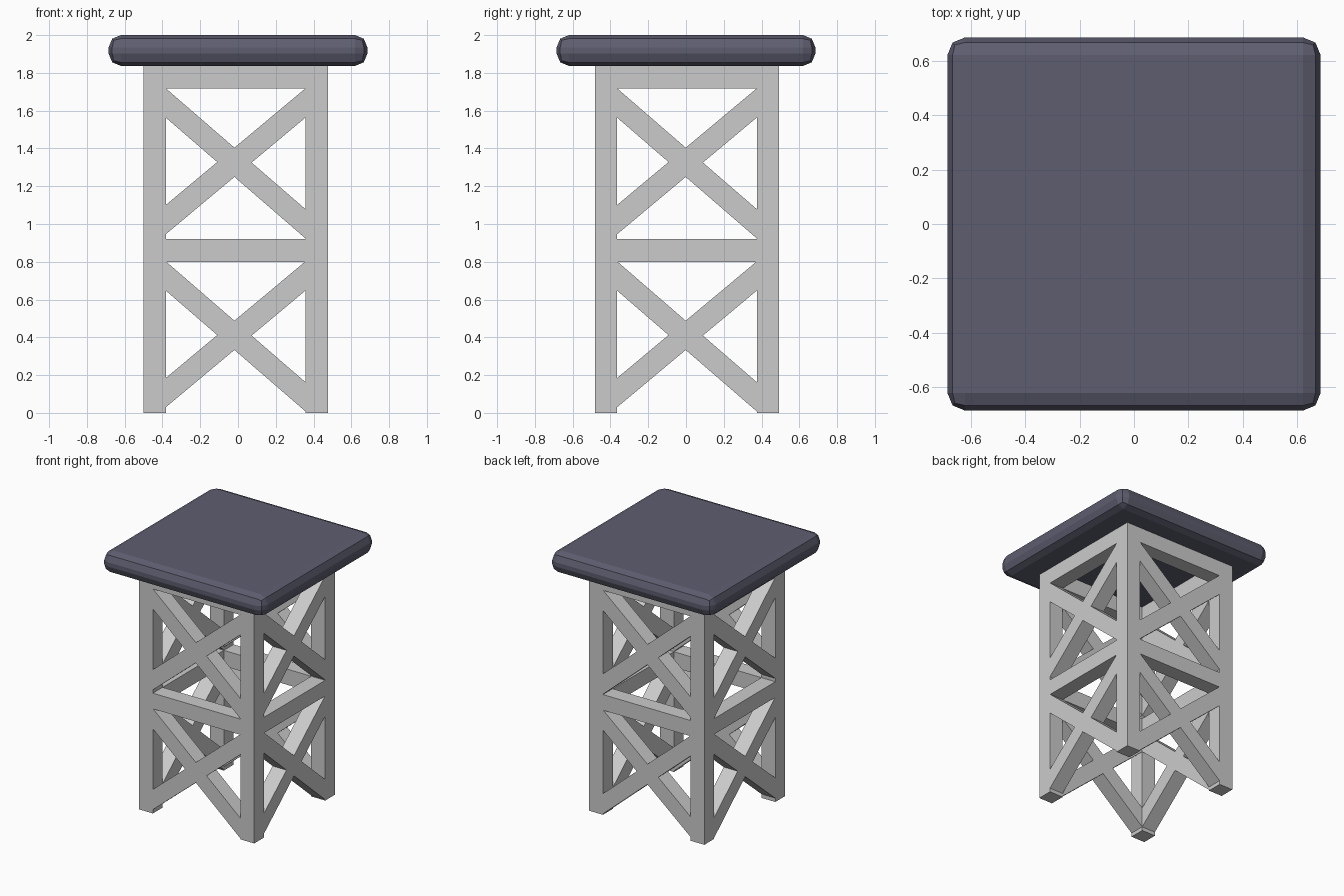
import bpy, bmesh
from mathutils import Vector

if "Cube" in bpy.data.objects:
    bpy.data.objects.remove(bpy.data.objects["Cube"])

CX, CY = -0.0125, 0.005      # frame centre
OUT, INN = 0.488, 0.37       # outer and inner faces of the legs
SEAT_Z = 1.837


def new_object(name, bm):
    bmesh.ops.recalc_face_normals(bm, faces=bm.faces)
    mesh = bpy.data.meshes.new(name)
    bm.to_mesh(mesh)
    bm.free()
    obj = bpy.data.objects.new(name, mesh)
    bpy.context.collection.objects.link(obj)
    return obj


def prism(name, profile, side, d0, d1):
    """Extrude a (u, z) profile from depth d0 to d1 along x or y."""
    def place(u, z, d):
        return (CX + u, CY + d, z) if side == 'y' else (CX + d, CY + u, z)
    bm = bmesh.new()
    face = bm.faces.new([bm.verts.new(place(u, z, d0)) for u, z in profile])
    ext = bmesh.ops.extrude_face_region(bm, geom=[face])
    move = Vector((0, d1 - d0, 0)) if side == 'y' else Vector((d1 - d0, 0, 0))
    bmesh.ops.translate(bm, vec=move,
                        verts=[g for g in ext['geom'] if isinstance(g, bmesh.types.BMVert)])
    return new_object(name, bm)


def bar(name, z_left, z_right, height, side, d0, d1):
    h = height / 2
    prism(name, [(-INN, z_left - h), (INN, z_right - h),
                 (INN, z_right + h), (-INN, z_left + h)], side, d0, d1)


# Corner legs
for nx, sx in (("left", -1), ("right", 1)):
    for ny, sy in (("front", -1), ("back", 1)):
        a, b = sorted((sx * INN, sx * OUT))
        prism(f"{ny}_{nx}_leg", [(a, 0), (b, 0), (b, SEAT_Z), (a, SEAT_Z)],
              'y', sy * INN, sy * OUT)

# Rails and cross braces on all four sides
for name, side, s in (("front", 'y', -1), ("back", 'y', 1),
                      ("left", 'x', -1), ("right", 'x', 1)):
    d = (side, s * INN, s * OUT)
    bar(f"{name}_top_rail", 1.777, 1.777, 0.12, *d)
    bar(f"{name}_middle_rail", 0.86, 0.86, 0.12, *d)
    for level, dz in (("lower", 0), ("upper", 0.916)):
        bar(f"{name}_{level}_falling_brace", 0.725 + dz, 0.085 + dz, 0.155, *d)
        bar(f"{name}_{level}_rising_brace", 0.107 + dz, 0.725 + dz, 0.155, *d)

# Seat slab with rounded edges
bm = bmesh.new()
bmesh.ops.create_cube(bm, size=1)
bmesh.ops.scale(bm, vec=(1.37, 1.37, 2 - SEAT_Z), verts=bm.verts)
bmesh.ops.translate(bm, vec=(0, 0, (2 + SEAT_Z) / 2), verts=bm.verts)
bmesh.ops.bevel(bm, geom=bm.edges[:], offset=0.065, segments=2,
                profile=0.5, affect='EDGES')
seat = new_object("seat", bm)
mat = bpy.data.materials.new("dark_slate")
mat.diffuse_color = (0.11, 0.11, 0.16, 1)
mat.use_nodes = True
mat.node_tree.nodes["Principled BSDF"].inputs["Base Color"].default_value = mat.diffuse_color
seat.data.materials.append(mat)
